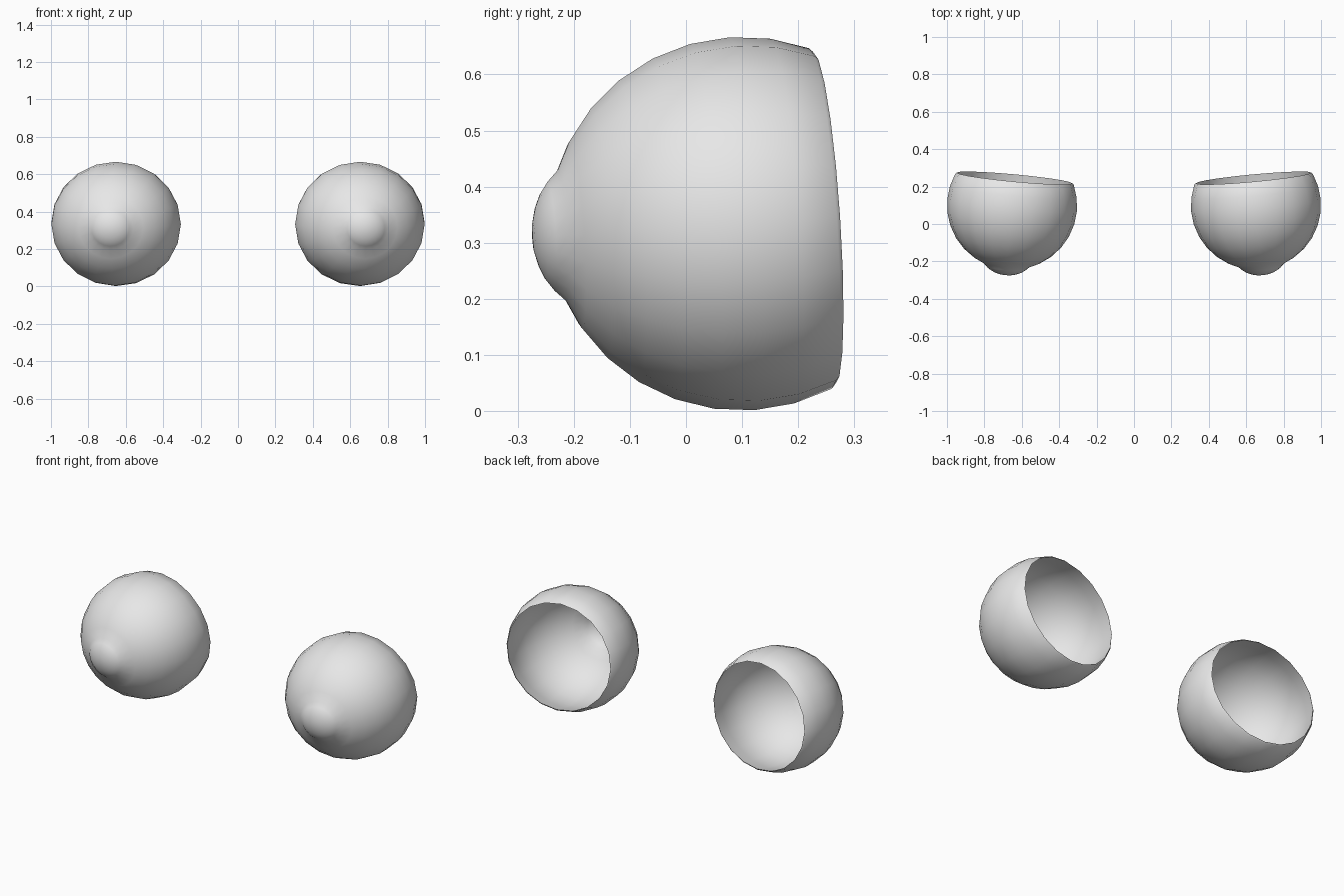
import bpy, bmesh
from math import sin, cos, radians, tau
from mathutils import Matrix, Vector

cube = bpy.data.objects.get("Cube")
if cube:
    bpy.data.objects.remove(cube, do_unlink=True)

SEGMENTS = 20
WALL = 0.963      # inner wall scale
STRETCH = 1.045   # the ball is slightly wider than tall

grey = bpy.data.materials.new("plain_grey")
grey.use_nodes = True
colour = (0.8, 0.8, 0.8, 1)
grey.diffuse_color = colour
grey.node_tree.nodes["Principled BSDF"].inputs["Base Color"].default_value = colour


def shell_profile():
    """Closed-wall profile as (radius, distance along the gaze axis)."""
    bulge = [(0, 0.376), (0.027, 0.374), (0.054, 0.367),
             (0.077, 0.357), (0.097, 0.343), (0.117, 0.323)]
    ball = [(0.333 * cos(radians(12 * k)), 0.345 * sin(radians(12 * k)))
            for k in range(5, -3, -1)]
    outer = bulge + ball
    rim = [(0.297, -0.147)]
    inner = [(r * WALL, a * WALL) for r, a in reversed(outer[:-1])]
    return outer + rim + inner


def eye_shell(name, side):
    # Revolve the profile around the gaze axis
    bm = bmesh.new()
    verts = [bm.verts.new((r, 0, a)) for r, a in shell_profile()]
    edges = [bm.edges.new(pair) for pair in zip(verts, verts[1:])]
    bmesh.ops.spin(bm, geom=verts + edges, cent=(0, 0, 0), axis=(0, 0, 1),
                   angle=tau, steps=SEGMENTS, use_merge=True)
    bmesh.ops.remove_doubles(bm, verts=bm.verts, dist=0.0005)
    bmesh.ops.recalc_face_normals(bm, faces=bm.faces)
    bmesh.ops.scale(bm, vec=(STRETCH, 1, 1), verts=bm.verts)

    # Turn the gaze forward, slightly outward and down
    gaze = Vector((0.093 * side, -1, -0.066)).normalized()
    up = gaze.cross(Vector((1, 0, 0))).normalized()
    across = up.cross(gaze)
    turn = Matrix((across, up, gaze)).transposed().to_4x4()
    place = Matrix.Translation((0.652 * side, 0.1, 0.334))
    bmesh.ops.transform(bm, matrix=place @ turn, verts=bm.verts)

    mesh = bpy.data.meshes.new(name)
    bm.to_mesh(mesh)
    bm.free()
    mesh.materials.append(grey)
    obj = bpy.data.objects.new(name, mesh)
    bpy.context.collection.objects.link(obj)
    return obj


bpy.ops.object.select_all(action="DESELECT")
for name, side in (("left_eye_shell", 1), ("right_eye_shell", -1)):
    eye = eye_shell(name, side)
    eye.select_set(True)
    bpy.context.view_layer.objects.active = eye
bpy.ops.object.shade_smooth_by_angle(angle=radians(35))
